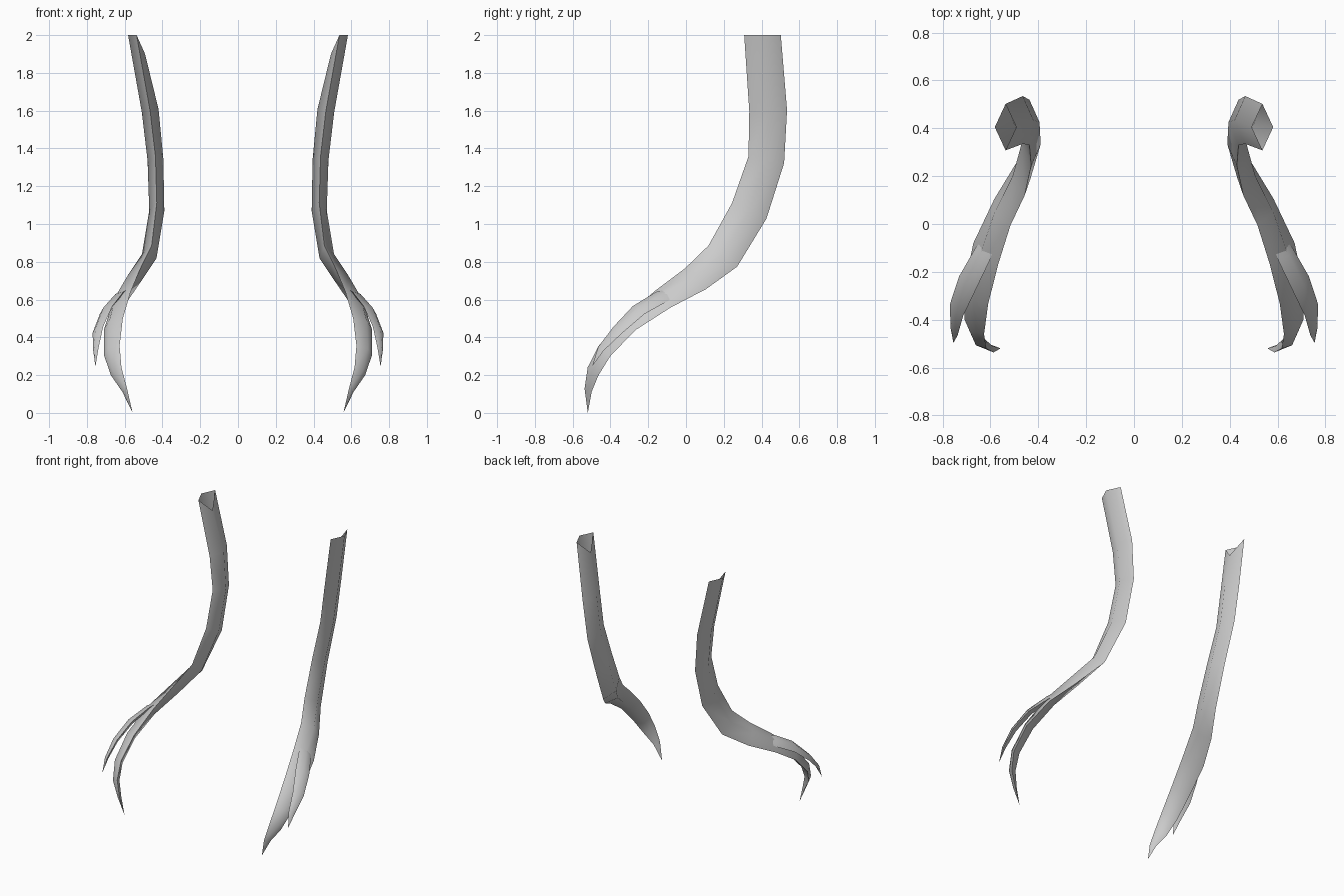
import bpy, bmesh, math
from mathutils import Vector, Matrix

cube = bpy.data.objects.get("Cube")
if cube:
    bpy.data.objects.remove(cube)

# Single grey material
grey = bpy.data.materials.new("plain_grey")
grey.use_nodes = True
colour = (0.6, 0.6, 0.6, 1)
grey.diffuse_color = colour
grey.node_tree.nodes["Principled BSDF"].inputs["Base Color"].default_value = colour


def lock(name, stations, top_drop=0.0):
    """Diamond-section strand. Station: x, y, z, half width, half thickness, twist."""
    pts = [Vector(s[:3]) for s in stations]
    bm = bmesh.new()
    rings = []
    for i, (p, s) in enumerate(zip(pts[:-1], stations)):
        tangent = (pts[i + 1] - pts[max(i - 1, 0)]).normalized()
        if i == 0 and top_drop:
            tangent = Vector((0, 0, -1))          # level cut at the top
        front = tangent.cross(Vector((1, 0, 0))).normalized()
        if front.y > 0:
            front.negate()
        front = Matrix.Rotation(math.radians(s[5]), 3, tangent) @ front
        inner = tangent.cross(front).normalized()
        if inner.x > 0:
            inner.negate()
        corners = [p + front * s[3], p + inner * s[4],
                   p - front * s[3], p - inner * s[4]]
        if i == 0:
            corners[1].z -= top_drop              # inner ridge starts lower
        rings.append([bm.verts.new(c) for c in corners])
    for a, b in zip(rings, rings[1:]):
        for k in range(4):
            j = (k + 1) % 4
            bm.faces.new((a[k], a[j], b[j], b[k]))
    # Pointed tip
    tip = bm.verts.new(pts[-1])
    for k in range(4):
        bm.faces.new((rings[-1][k], rings[-1][(k + 1) % 4], tip))
    bmesh.ops.recalc_face_normals(bm, faces=bm.faces)
    mesh = bpy.data.meshes.new(name)
    bm.to_mesh(mesh)
    bm.free()
    mesh.materials.append(grey)
    ob = bpy.data.objects.new(name, mesh)
    bpy.context.collection.objects.link(ob)
    bpy.ops.object.select_all(action='DESELECT')
    ob.select_set(True)
    bpy.context.view_layer.objects.active = ob
    bpy.ops.object.shade_smooth_by_angle(angle=math.radians(60))
    ob.modifiers.new("mirror_sides", 'MIRROR').use_mirror_merge = False
    return ob


# Long strand, from the open top to the lower point
lock("main_strand", [
    (.537, .405, 2.00, .097, .045, 0),
    (.465, .435, 1.60, .100, .045, 0),
    (.437, .425, 1.34, .096, .042, 0),
    (.430, .335, 1.07, .100, .040, 0),
    (.470, .195, .830, .095, .040, 8),
    (.550, .050, .710, .085, .038, 25),
    (.620, -.125, .600, .080, .035, 42),
    (.660, -.300, .470, .068, .032, 48),
    (.668, -.430, .330, .058, .028, 45),
    (.645, -.492, .220, .045, .022, 40),
    (.600, -.518, .120, .024, .012, 35),
    (.558, -.520, .000, 0, 0, 0),
], top_drop=0.1)

# Thin strand splitting off on the outer side
lock("side_strand", [
    (.570, -.020, .660, .020, .010, 40),
    (.635, -.130, .615, .048, .020, 42),
    (.698, -.250, .545, .050, .020, 45),
    (.742, -.360, .440, .040, .018, 45),
    (.752, -.450, .340, .023, .012, 40),
    (.755, -.497, .246, 0, 0, 0),
])
